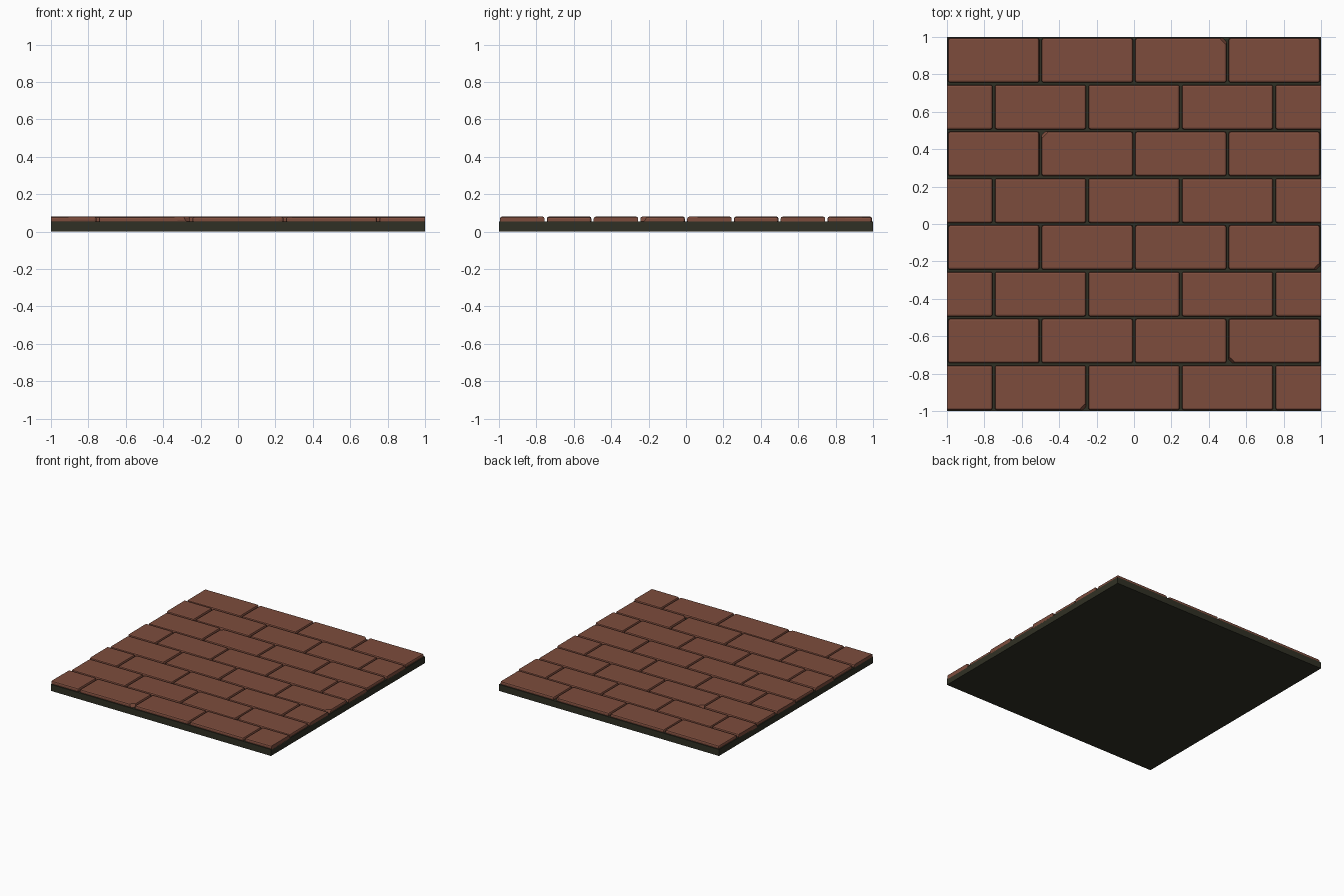
import bpy, bmesh, random
from mathutils import Vector, Matrix

if "Cube" in bpy.data.objects:
    bpy.data.objects.remove(bpy.data.objects["Cube"])

random.seed(4)

def material(name, rgb):
    m = bpy.data.materials.new(name)
    m.diffuse_color = (*rgb, 1)
    m.use_nodes = True
    m.node_tree.nodes["Principled BSDF"].inputs["Base Color"].default_value = m.diffuse_color
    return m

brick_red = material("brick red", (0.205, 0.073, 0.046))
mortar_dark = material("dark mortar", (0.030, 0.030, 0.018))

def finish(bm, name, mat):
    me = bpy.data.meshes.new(name)
    bm.to_mesh(me)
    bm.free()
    me.materials.append(mat)
    ob = bpy.data.objects.new(name, me)
    bpy.context.collection.objects.link(ob)
    return ob

def box(x0, x1, y0, y1, z0, z1):
    bm = bmesh.new()
    bmesh.ops.create_cube(bm, size=1)
    bmesh.ops.scale(bm, vec=(x1 - x0, y1 - y0, z1 - z0), verts=bm.verts)
    bmesh.ops.translate(bm, vec=((x0 + x1) / 2, (y0 + y1) / 2, (z0 + z1) / 2), verts=bm.verts)
    return bm

def cut(bm, co, no):
    # slice off everything on the normal side and cap the hole
    g = bm.verts[:] + bm.edges[:] + bm.faces[:]
    r = bmesh.ops.bisect_plane(bm, geom=g, plane_co=co, plane_no=no, clear_outer=True)
    edges = [e for e in r["geom_cut"] if isinstance(e, bmesh.types.BMEdge)]
    if edges:
        bmesh.ops.holes_fill(bm, edges=edges, sides=0)

# mortar bed
finish(box(-1, 1, -1, 1, 0, 0.053), "mortar_bed", mortar_dark)

# chipped corners: (row, brick) -> corner direction
chips = {(5, 1): (-1, 1), (3, 3): (1, -1), (1, 3): (-1, -1),
         (0, 1): (1, -1), (7, 2): (1, 1)}

L, W, GAP, TOP = 0.5, 0.25, 0.006, 0.079
for row in range(8):
    y0 = -1 + row * W
    offset = row % 2 == 0
    for i in range(5 if offset else 4):
        x0 = -1 + i * L - (L / 2 if offset else 0)
        a, b, c, d = x0 + GAP, x0 + L - GAP, y0 + GAP, y0 + W - GAP
        bm = box(a, b, c, d, 0.046, TOP)
        # worn rounded edges
        bmesh.ops.bevel(bm, geom=bm.edges[:], offset=0.011, segments=2,
                        profile=0.5, affect='EDGES')
        # small chip knocked off one upper corner
        if (row, i) in chips:
            sx, sy = chips[(row, i)]
            corner = Vector((b if sx > 0 else a, d if sy > 0 else c, TOP))
            n = Vector((sx, sy, 0.7)).normalized()
            cut(bm, corner - n * 0.024, n)
        # slightly uneven laying
        mid = Vector((x0 + L / 2, y0 + W / 2, 0.06))
        tilt = (Matrix.Rotation(random.uniform(-0.006, 0.006), 3, 'X')
                @ Matrix.Rotation(random.uniform(-0.006, 0.006), 3, 'Y'))
        bmesh.ops.rotate(bm, cent=mid, matrix=tilt, verts=bm.verts)
        # half bricks cut flush with the slab sides
        if a < -1:
            cut(bm, (-1, 0, 0), (-1, 0, 0))
        if b > 1:
            cut(bm, (1, 0, 0), (1, 0, 0))
        bmesh.ops.recalc_face_normals(bm, faces=bm.faces)
        finish(bm, f"brick_{row}_{i}", brick_red)
